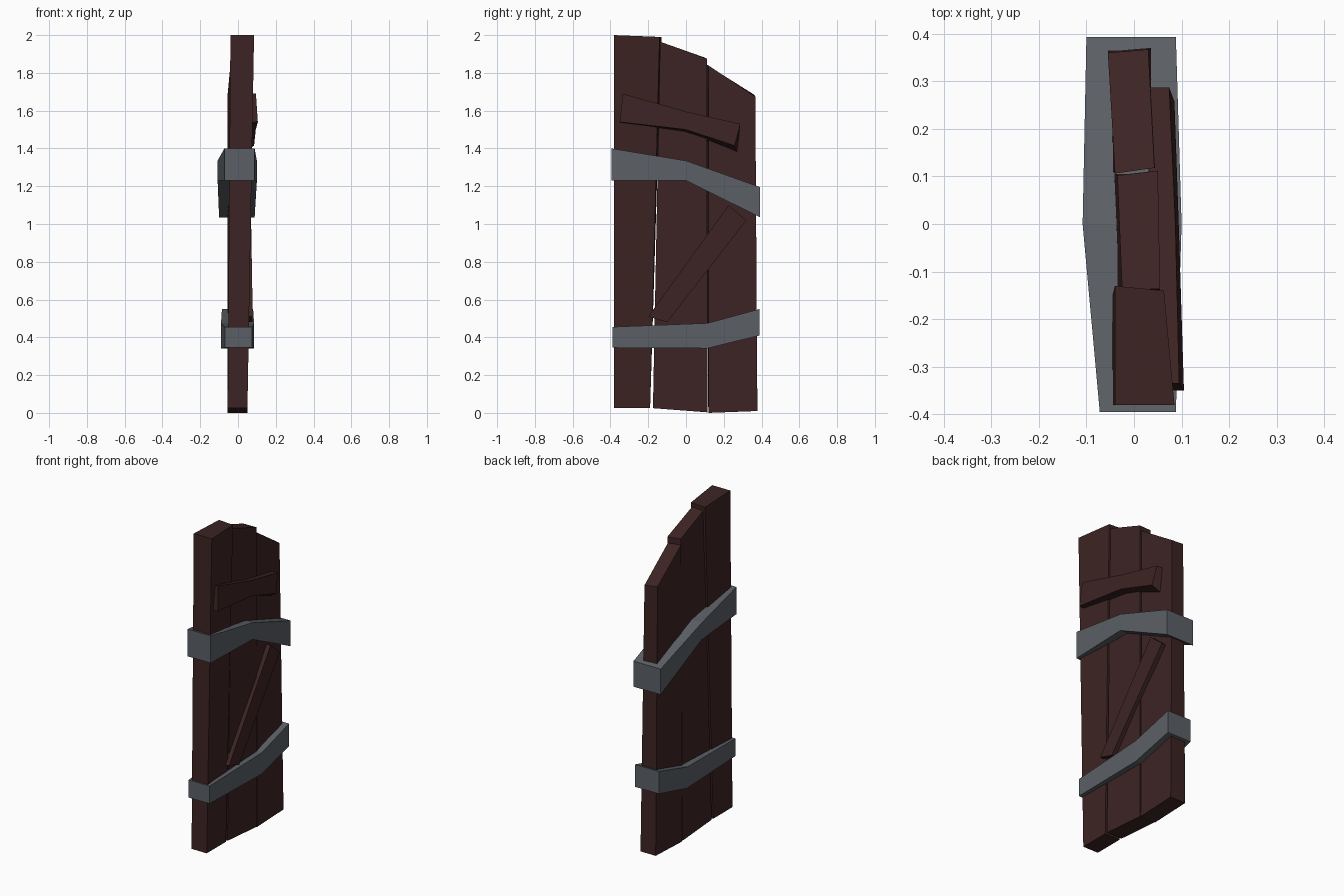
import bpy, bmesh


def material(name, rgb):
    m = bpy.data.materials.new(name)
    m.diffuse_color = (*rgb, 1)
    return m


WOOD = material("dark_wood", (0.046, 0.017, 0.017))
METAL = material("grey_iron", (0.105, 0.117, 0.132))


def loft(name, sections, mat):
    """Join four-sided sections into a closed, flat-shaded bar."""
    bm = bmesh.new()
    rings = [[bm.verts.new(p) for p in s] for s in sections]
    for a, b in zip(rings, rings[1:]):
        for i in range(4):
            j = (i + 1) % 4
            bm.faces.new((a[i], a[j], b[j], b[i]))
    bm.faces.new(rings[0][::-1])
    bm.faces.new(rings[-1])
    bmesh.ops.recalc_face_normals(bm, faces=bm.faces)
    me = bpy.data.meshes.new(name)
    bm.to_mesh(me)
    bm.free()
    me.materials.append(mat)
    ob = bpy.data.objects.new(name, me)
    bpy.context.collection.objects.link(ob)
    return ob


def bar(name, stations, mat):
    """Bar along y; each station is y, x range, z range."""
    loft(name, [[(x0, y, z0), (x1, y, z0), (x1, y, z1), (x0, y, z1)]
                for y, x0, x1, z0, z1 in stations], mat)


def plank(name, bottom, top):
    """Upright board; bottom is (y0, z0, y1, z1), top is four corners."""
    y0, z0, y1, z1 = bottom
    foot = [(-0.055, y0, z0), (0.05, y0, z0), (0.05, y1, z1), (-0.055, y1, z1)]
    loft(name, [foot, top], WOOD)


# Three upright boards, stepping down toward the back
plank("front_plank", (-0.38, 0.025, -0.19, 0.025),
      [(-0.04, -0.38, 2.0), (0.085, -0.38, 2.0), (0.063, -0.14, 1.99), (-0.04, -0.13, 1.99)])
plank("middle_plank", (-0.175, 0.025, 0.113, 0.003),
      [(-0.025, -0.137, 1.965), (0.055, -0.137, 1.965), (0.05, 0.112, 1.875), (-0.035, 0.102, 1.88)])
plank("back_plank", (0.118, 0.0, 0.378, 0.01),
      [(-0.04, 0.106, 1.845), (0.043, 0.118, 1.84), (0.03, 0.367, 1.675), (-0.055, 0.36, 1.685)])

# Bent iron bands wrapped round the boards
bar("upper_band", [(-0.395, -0.072, 0.088, 1.23, 1.40),
                   (0.0, -0.108, 0.10, 1.23, 1.335),
                   (0.393, -0.10, 0.088, 1.035, 1.195)], METAL)
bar("lower_band", [(-0.388, -0.07, 0.075, 0.345, 0.455),
                   (0.115, -0.09, 0.085, 0.342, 0.475),
                   (0.39, -0.085, 0.08, 0.41, 0.55)], METAL)

# Repair slat nailed across the top of the right side
loft("upper_slat", [
    [(0.04, -0.35, 1.535), (0.105, -0.35, 1.54), (0.095, -0.335, 1.69), (0.04, -0.335, 1.69)],
    [(0.03, -0.01, 1.485), (0.094, 0.0, 1.50), (0.087, 0.0, 1.595), (0.03, 0.0, 1.59)],
    [(0.03, 0.27, 1.38), (0.085, 0.257, 1.415), (0.074, 0.287, 1.53), (0.03, 0.287, 1.53)]], WOOD)

# Diagonal brace between the bands
loft("diagonal_brace", [
    [(0.02, -0.20, 0.51), (0.078, -0.20, 0.51), (0.078, -0.10, 0.48), (0.02, -0.10, 0.48)],
    [(0.02, 0.225, 1.10), (0.068, 0.225, 1.10), (0.065, 0.32, 1.02), (0.02, 0.32, 1.02)]], WOOD)
